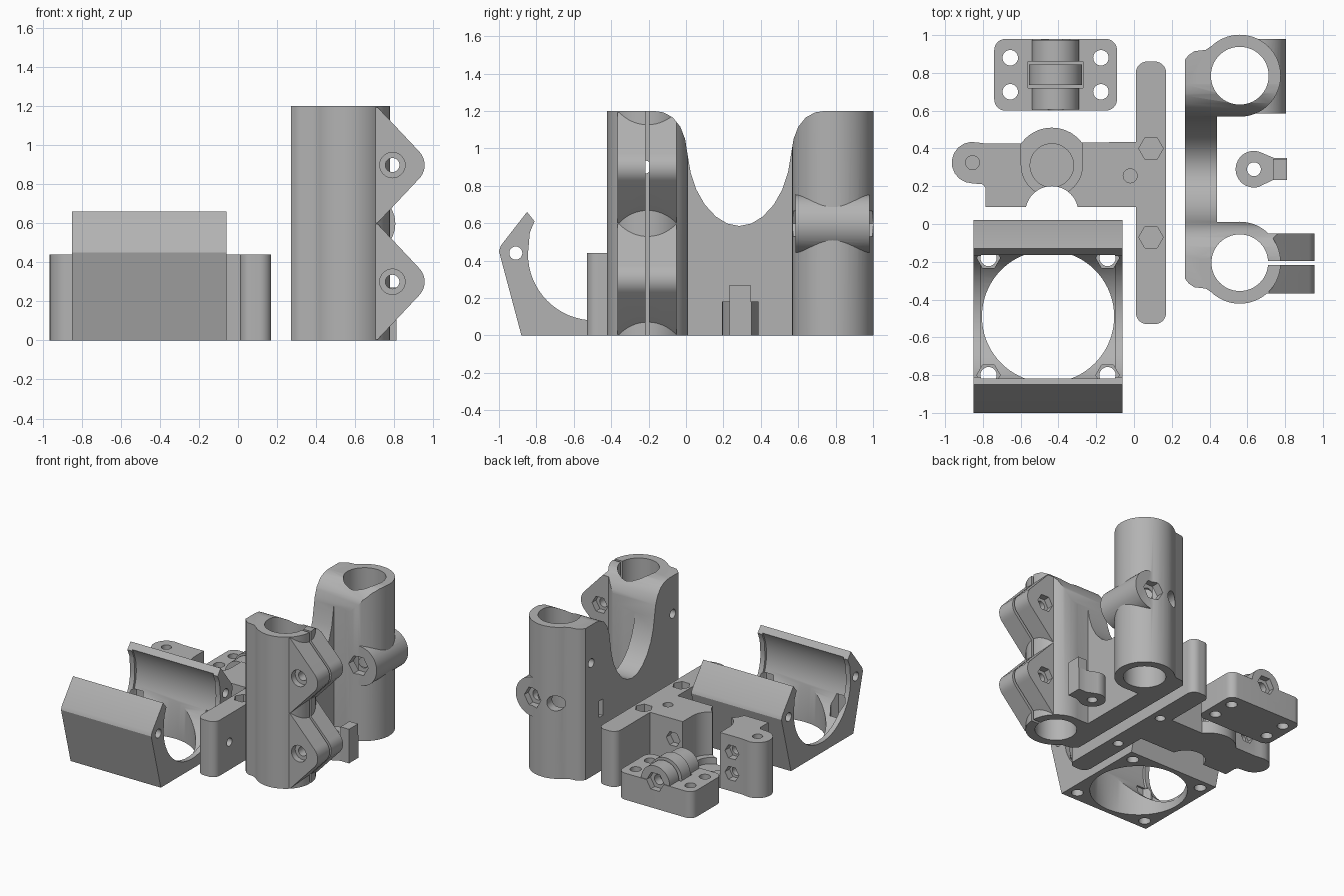
import bpy, bmesh
from math import sin, cos, pi, radians

cube = bpy.data.objects.get("Cube")
if cube:
    bpy.data.objects.remove(cube, do_unlink=True)

grey = bpy.data.materials.new("plain grey")
grey.use_nodes = True
COLOUR = (0.45, 0.45, 0.45, 1)
grey.diffuse_color = COLOUR
grey.node_tree.nodes["Principled BSDF"].inputs["Base Color"].default_value = COLOUR


def prism(name, pts, lo, hi, axis="z"):
    """Extrude a 2D outline along an axis: z uses (x, y), y uses (x, z), x uses (y, z)."""
    place = {"z": lambda u, v, w: (u, v, w),
             "y": lambda u, v, w: (u, w, v),
             "x": lambda u, v, w: (w, u, v)}[axis]
    bm = bmesh.new()
    low = [bm.verts.new(place(u, v, lo)) for u, v in pts]
    high = [bm.verts.new(place(u, v, hi)) for u, v in pts]
    bm.faces.new(low)
    bm.faces.new(high)
    for i in range(len(pts)):
        j = (i + 1) % len(pts)
        bm.faces.new((low[i], low[j], high[j], high[i]))
    bmesh.ops.recalc_face_normals(bm, faces=bm.faces)
    mesh = bpy.data.meshes.new(name)
    bm.to_mesh(mesh)
    bm.free()
    mesh.materials.append(grey)
    ob = bpy.data.objects.new(name, mesh)
    bpy.context.collection.objects.link(ob)
    return ob


def arc(u, v, r, start, end, n=10):
    return [(u + r * cos(radians(start + (end - start) * i / n)),
             v + r * sin(radians(start + (end - start) * i / n))) for i in range(n + 1)]


def cyl(u, v, r, lo, hi, axis="z", n=48):
    return prism("round", arc(u, v, r, 0, 360, n)[:-1], lo, hi, axis)


def hexagon(u, v, r, lo, hi, axis="z"):
    return cyl(u, v, r, lo, hi, axis, 6)


def rect(u0, u1, v0, v1):
    return [(u0, v0), (u1, v0), (u1, v1), (u0, v1)]


def rounded(u0, u1, v0, v1, r):
    return (arc(u1 - r, v1 - r, r, 0, 90) + arc(u0 + r, v1 - r, r, 90, 180)
            + arc(u0 + r, v0 + r, r, 180, 270) + arc(u1 - r, v0 + r, r, 270, 360))


def combine(ob, operation, parts):
    """Apply booleans one after another and discard the helper solids."""
    for part in parts:
        part.hide_render = True
        mod = ob.modifiers.new("bool", "BOOLEAN")
        mod.operation, mod.solver, mod.object = operation, "EXACT", part
    graph = bpy.context.evaluated_depsgraph_get()
    mesh = bpy.data.meshes.new_from_object(ob.evaluated_get(graph))
    ob.modifiers.clear()
    ob.data = mesh
    for part in parts:
        bpy.data.objects.remove(part, do_unlink=True)


def flip(pts, middle):
    """Mirror an outline in its second coordinate."""
    return [(u, 2 * middle - v) for u, v in reversed(pts)]


# Fan cradle: U-shaped section, open through the floor
MID = -0.49
inner = arc(MID, 0.435, 0.355, 180, 270, 16)
half = [(MID, 0), (-0.88, 0), (-1, 0.45), (-0.99, 0.48), (-0.85, 0.66),
        (-0.81, 0.61), (-0.835, 0.55)] + inner
cradle = prism("fan_cradle", half + [(2 * MID - y, z) for y, z in reversed(half[1:-1])],
               -0.85, -0.06, "x")
cuts = [cyl(-0.455, MID, 0.35, -0.1, 0.5, n=72),
        prism("relief", arc(MID, 0.435, 0.375, 0, 360, 64)[:-1], -0.81, -0.10, "x")]
for x in (-0.77, -0.14):
    for y in (-0.80, -0.18):
        cuts += [cyl(x, y, 0.043, -0.1, 0.3, n=24), hexagon(x, y, 0.062, 0.06, 0.3)]
for y in (-0.91, -0.07):
    cuts.append(cyl(y, 0.44, 0.035, -1, 0, "x", 24))
combine(cradle, "DIFFERENCE", cuts)

# Idler block: rounded base carrying a bored roller housing
idler = prism("idler_block", rounded(-0.74, -0.09, 0.60, 0.98, 0.06), 0, 0.21)
combine(idler, "UNION", [cyl(-0.415, 0.21, 0.125, 0.605, 0.975, "y")])
cuts = [cyl(x, y, 0.041, -0.1, 0.3, n=24) for x in (-0.655, -0.175) for y in (0.70, 0.88)]
cuts += [prism("slot", rect(-0.56, -0.27, 0.72, 0.86), 0.08, 0.5),
         cyl(-0.415, 0.21, 0.04, 0.5, 1.1, "y", 24),
         hexagon(-0.415, 0.21, 0.075, 0.93, 1.1, "y")]
combine(idler, "DIFFERENCE", cuts)
roller = cyl(-0.415, 0.21, 0.14, 0.735, 0.845, "y")
roller.name = "idler_roller"

# Tool holder: cross bar, arm with open socket, and rounded end lobe
holder = prism("tool_holder", rounded(0.01, 0.17, -0.53, 0.86, 0.06), 0, 0.44)
arm = ([(0.05, 0.09), (0.05, 0.435), (-0.78, 0.425)]
       + arc(-0.855, 0.325, 0.11, 75, 270) + [(-0.80, 0.21), (-0.785, 0.19), (-0.785, 0.09)])
combine(holder, "UNION", [prism("arm", arm, 0, 0.44), cyl(-0.435, 0.31, 0.20, 0, 0.10)])
socket = arc(-0.435, 0.31, 0.162, 180, 360, 24) + [(-0.273, 0.7), (-0.597, 0.7)]
cuts = [prism("socket", socket, 0.10, 0.6),
        cyl(-0.435, 0.31, 0.115, 0.05, 0.3),
        cyl(-0.435, 0.06, 0.14, -0.1, 0.6),
        cyl(-0.855, 0.325, 0.037, 0.05, 0.6, n=24),
        cyl(-0.02, 0.255, 0.037, 0.05, 0.6, n=24),
        cyl(-0.35, 0.22, 0.032, -0.02, 0.3, "x", 24),
        hexagon(-0.19, 0.28, 0.06, 0.38, 0.6, "y")]
for y in (0.40, -0.07):
    cuts += [hexagon(0.09, y, 0.065, 0.36, 0.6), cyl(0.09, y, 0.037, -0.1, 0.34, n=24)]
for z in (0.14, 0.31):
    cuts += [hexagon(-0.70, z, 0.06, 0.37, 0.6, "y"), cyl(-0.70, z, 0.035, 0, 0.6, "y", 24)]
combine(holder, "DIFFERENCE", cuts)

# Carriage: back plate joining two upright bearing sleeves
H, CY = 1.2, 0.29
carriage = prism("bearing_carriage", rect(0.27, 0.44, -0.1, 0.68), 0, H)
shoulder = [(0.27, 0.01), (0.27, -0.29), (0.29, -0.315), (0.32, -0.335), (0.38, -0.342),
            (0.43, -0.375), (0.50, -0.41), (0.56, -0.415), (0.56, 0.01)]
lug = ([(0.60, 0), (0.715, 0.005)] + arc(0.855, 0.3, 0.10, -45, 45)
       + [(0.715, 0.595), (0.60, 0.6)])
solids = [prism("shoulder", shoulder, 0, H),
          prism("shoulder", flip(shoulder, CY), 0, H),
          cyl(0.56, -0.205, 0.217, 0, H, n=64),
          cyl(0.56, 0.785, 0.217, 0, H, n=64),
          cyl(0.65, 0.597, 0.155, 0.585, 0.98, "y")]
solids += [prism("lug", [(x, z + dz) for x, z in lug], -0.367, -0.05, "y") for dz in (0, 0.597)]
combine(carriage, "UNION", solids)

# Saddle-shaped opening between the sleeves
side = [(-0.17, 1.3), (-0.17, H), (-0.12, 1.192), (-0.07, 1.165), (-0.03, 1.115),
        (-0.005, 1.05), (0.008, 0.97), (0.025, 0.87), (0.055, 0.78), (0.10, 0.70),
        (0.16, 0.635), (0.22, 0.598)]
saddle = side + [(0.285, 0.585)] + [(0.57 - y, z) for y, z in reversed(side)]
cuts = [prism("saddle", saddle, 0.1, 1.1, "x"),
        cyl(0.56, -0.205, 0.15, -0.1, 1.4, n=64),
        cyl(0.56, 0.785, 0.153, -0.1, 1.4, n=64),
        prism("slit", rect(0.66, 1.1, -0.217, -0.197), -0.1, 1.4),
        cyl(0.65, 0.597, 0.04, 0.5, 1.1, "y", 24),
        hexagon(0.65, 0.597, 0.08, 0.5, 0.64, "y"),
        hexagon(0.65, 0.597, 0.08, 0.93, 1.1, "y"),
        cyl(0.46, 0.597, 0.06, 0.8, 1.1, "y", 24),
        prism("belt_slot", rect(0.655, 0.705, 0.43, 0.56), 0.2, 0.36, "x")]
for z in (0.3, 0.897):
    cuts += [cyl(0.79, z, 0.036, -0.5, 0.1, "y", 24),
             cyl(0.79, z, 0.065, -0.5, -0.32, "y", 32),
             hexagon(0.79, z, 0.068, -0.10, 0.1, "y")]
for y in (-0.22, 0.80):
    cuts.append(cyl(y, 0.9, 0.035, 0.2, 0.5, "x", 24))
combine(carriage, "DIFFERENCE", cuts)

# Belt clamp: drilled teardrop foot with a raised tab
foot = arc(0.635, 0.29, 0.097, 75, 285, 24) + [(0.74, 0.235), (0.81, 0.235), (0.81, 0.35), (0.74, 0.35)]
clamp = prism("belt_clamp", foot, 0, 0.18)
combine(clamp, "UNION", [prism("tab", rect(0.735, 0.81, 0.232, 0.345), 0, 0.27)])
combine(clamp, "DIFFERENCE", [cyl(0.635, 0.29, 0.037, -0.1, 0.4, n=24)])

# Smooth the curved walls, keep edges crisp
bpy.ops.object.select_all(action="DESELECT")
for ob in (cradle, idler, roller, holder, carriage, clamp):
    ob.select_set(True)
    bpy.context.view_layer.objects.active = ob
bpy.ops.object.shade_smooth_by_angle(angle=radians(30))
